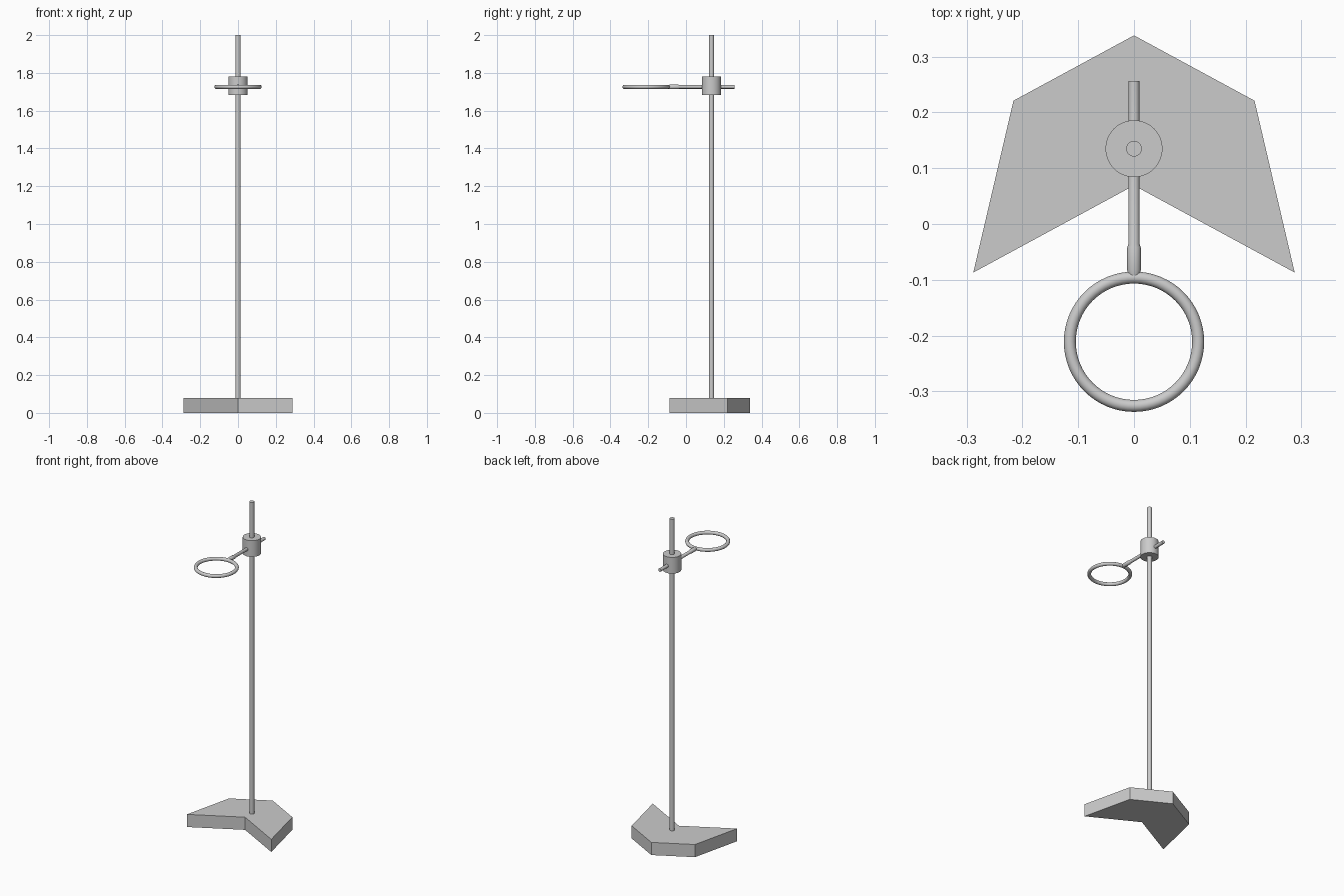
import bpy, bmesh, math

if "Cube" in bpy.data.objects:
    bpy.data.objects.remove(bpy.data.objects["Cube"])

POLE_Y = 0.135
ARM_Z = 1.726


def smooth(ob):
    bpy.ops.object.select_all(action='DESELECT')
    ob.select_set(True)
    bpy.context.view_layer.objects.active = ob
    bpy.ops.object.shade_smooth_by_angle(angle=math.radians(35))


def link_bmesh(name, bm):
    bmesh.ops.recalc_face_normals(bm, faces=bm.faces)
    me = bpy.data.meshes.new(name)
    bm.to_mesh(me)
    bm.free()
    ob = bpy.data.objects.new(name, me)
    bpy.context.collection.objects.link(ob)
    return ob


def turned(name, profile, segments=32):
    """Capped round solid from (radius, height) pairs along local z."""
    bm = bmesh.new()
    rings = []
    for r, h in profile:
        rings.append([bm.verts.new((r * math.cos(2 * math.pi * i / segments),
                                    r * math.sin(2 * math.pi * i / segments), h))
                      for i in range(segments)])
    for a, b in zip(rings, rings[1:]):
        for i in range(segments):
            j = (i + 1) % segments
            bm.faces.new((a[i], a[j], b[j], b[i]))
    bm.faces.new(rings[0][::-1])
    bm.faces.new(rings[-1])
    ob = link_bmesh(name, bm)
    smooth(ob)
    return ob


# Angular V-shaped foot: right half outline, mirrored to the left
half = [(0, 0.069), (0.288, -0.087), (0.216, 0.221), (0, 0.338)]
outline = half + [(-x, y) for x, y in half[-2:0:-1]]
bm = bmesh.new()
face = bm.faces.new([bm.verts.new((x, y, 0)) for x, y in outline])
ext = bmesh.ops.extrude_face_region(bm, geom=[face], use_keep_orig=True)
bmesh.ops.translate(bm, vec=(0, 0, 0.078),
                    verts=[v for v in ext['geom'] if isinstance(v, bmesh.types.BMVert)])
link_bmesh("base", bm)

# Upright pole
turned("pole", [(0.014, 0.07), (0.014, 2.0)]).location = (0, POLE_Y, 0)

# Clamp collar around the pole
turned("clamp", [(0.051, 1.682), (0.051, 1.782)], 48).location = (0, POLE_Y, 0)

# Horizontal arm with a slight swelling where it meets the ring
arm = turned("arm", [(0.010, -0.256), (0.010, 0.036), (0.0122, 0.042),
                     (0.0125, 0.082), (0.0095, 0.094)])
arm.rotation_euler = (math.radians(90), 0, 0)
arm.location = (0, 0, ARM_Z)

# Support ring
bpy.ops.mesh.primitive_torus_add(major_radius=0.115, minor_radius=0.0107,
                                 major_segments=64, minor_segments=20,
                                 location=(0, -0.211, ARM_Z))
ring = bpy.context.object
ring.name = "ring"
smooth(ring)
